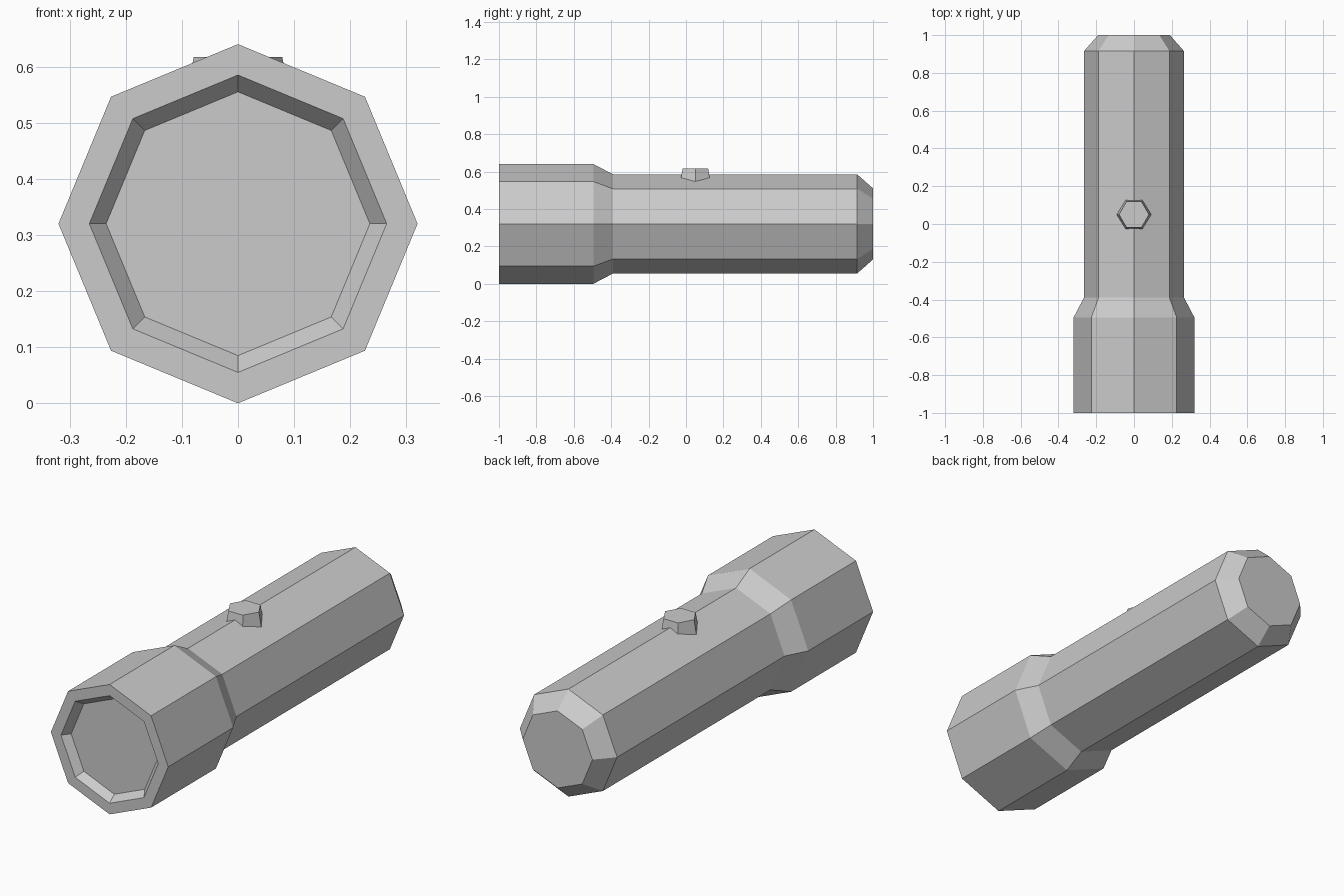
import bpy
import bmesh
from math import cos, sin, tau

cube = bpy.data.objects.get("Cube")
if cube:
    bpy.data.objects.remove(cube, do_unlink=True)

grey = bpy.data.materials.new("light_grey")
grey.use_nodes = True
colour = (0.6, 0.6, 0.6, 1)
grey.diffuse_color = colour
grey.node_tree.nodes["Principled BSDF"].inputs["Base Color"].default_value = colour


def lathe(name, profile, sides, place):
    """Join rings of (radius, position) along an axis and cap both ends."""
    bm = bmesh.new()
    rings = []
    for radius, along in profile:
        rings.append([bm.verts.new(place(radius * cos(tau * i / sides),
                                         radius * sin(tau * i / sides), along))
                      for i in range(sides)])
    for a, b in zip(rings, rings[1:]):
        for i in range(sides):
            j = (i + 1) % sides
            bm.faces.new((a[i], a[j], b[j], b[i]))
    bm.faces.new(rings[0])
    bm.faces.new(rings[-1])
    bmesh.ops.recalc_face_normals(bm, faces=bm.faces)
    mesh = bpy.data.meshes.new(name)
    bm.to_mesh(mesh)
    bm.free()
    mesh.materials.append(grey)
    obj = bpy.data.objects.new(name, mesh)
    bpy.context.collection.objects.link(obj)
    return obj


# Torch body: recessed lens, rim, wide head, neck, handle, chamfered tail
body_profile = [(0.235, -0.963), (0.265, -1), (0.32, -1), (0.32, -0.495),
                (0.265, -0.39), (0.265, 0.915), (0.19, 1)]
lathe("torch_body", body_profile, 8, lambda u, v, t: (u, t, v + 0.32))

# Hexagonal switch on top of the handle
lathe("switch_button", [(0.093, 0.54), (0.079, 0.617)], 6,
      lambda u, v, t: (u, v + 0.05, t))
